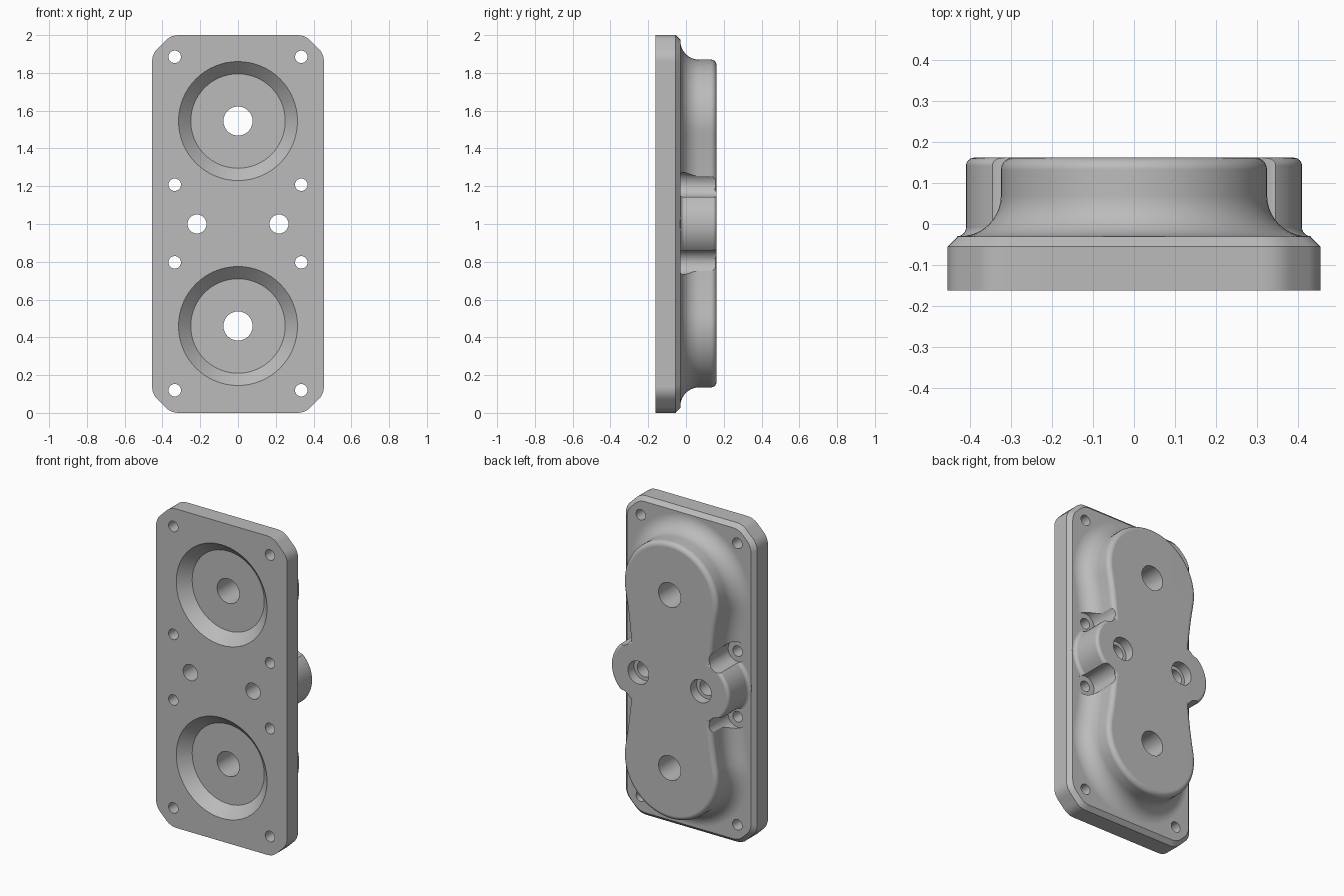
import bpy, bmesh, math
from math import sin, cos, pi, radians

if "Cube" in bpy.data.objects:
    bpy.data.objects.remove(bpy.data.objects["Cube"])

grey = bpy.data.materials.new("satin grey")
grey.use_nodes = True
COLOUR = (0.5, 0.5, 0.5, 1)
grey.diffuse_color = COLOUR
grey.node_tree.nodes["Principled BSDF"].inputs["Base Color"].default_value = COLOUR

FRONT, EDGE, FACE, BACK = -0.162, -0.055, -0.03, 0.162
LOBES = (0.46, 1.545)


def loft(name, rings):
    """Skin a stack of (y, [(x, z), ...]) outlines into a closed solid."""
    bm = bmesh.new()
    loops = [[bm.verts.new((x, y, z)) for x, z in pts] for y, pts in rings]
    n = len(loops[0])
    for a, b in zip(loops, loops[1:]):
        for i in range(n):
            j = (i + 1) % n
            bm.faces.new((a[i], a[j], b[j], b[i]))
    bm.faces.new(loops[0])
    bm.faces.new(loops[-1])
    bmesh.ops.recalc_face_normals(bm, faces=bm.faces)
    mesh = bpy.data.meshes.new(name)
    bm.to_mesh(mesh)
    bm.free()
    mesh.materials.append(grey)
    ob = bpy.data.objects.new(name, mesh)
    bpy.context.collection.objects.link(ob)
    return ob


def circle(x, z, r, n=48):
    return [(x + r * cos(2 * pi * i / n), z + r * sin(2 * pi * i / n)) for i in range(n)]


def turned(name, x, z, profile, n=48):
    """Solid of revolution about an axis along y, from (y, radius) steps."""
    return loft(name, [(y, circle(x, z, r, n)) for y, r in profile])


def plate_outline(inset):
    """Rectangle with clipped, softly rounded corners."""
    w, h, c = 0.455 - inset, 1 - inset, 0.1 - 0.586 * inset
    corners = []
    for sx, sz in ((1, 1), (-1, 1), (-1, -1), (1, -1)):
        pair = [(sx * w, sz * (h - c)), (sx * (w - c), sz * h)]
        corners += pair if sx * sz > 0 else pair[::-1]
    pts = []
    for i, b in enumerate(corners):
        ends = []
        for q in (corners[i - 1], corners[(i + 1) % 8]):
            d = math.dist(b, q)
            ends.append([b[k] + (q[k] - b[k]) * 0.04 / d for k in (0, 1)])
        for t in (0, 0.25, 0.5, 0.75, 1):
            pts.append(tuple((1 - t) ** 2 * ends[0][k] + 2 * t * (1 - t) * b[k]
                             + t * t * ends[1][k] + k for k in (0, 1)))
    return pts


def housing_outline(offset):
    """Two round lobes joined by a shallow waist, grown by offset."""
    r, half, waist = 0.325, (LOBES[1] - LOBES[0]) / 2, 0.275
    mid = sum(LOBES) / 2
    R = (waist ** 2 + half ** 2 - r ** 2) / (2 * (r - waist))
    tilt = math.atan2(half, waist + R)
    quarter = []
    for i in range(10):
        a = tilt * i / 10
        quarter.append((waist + R - (R - offset) * cos(a), (R - offset) * sin(a)))
    for i in range(25):
        a = -tilt + (pi / 2 + tilt) * i / 24
        quarter.append(((r + offset) * cos(a), half + (r + offset) * sin(a)))
    top = quarter + [(-x, z) for x, z in quarter[-2::-1]]
    low = [(-x, -z) for x, z in top[1:-1]]
    return [(x, z + mid) for x, z in top + low]


def flared_profile(foot, crown, steps=10):
    """(y, offset) steps: concave foot fillet, straight wall, rounded crown."""
    q = [pi / 2 * i / steps for i in range(steps + 1)]
    return ([(EDGE - 0.02, foot)]
            + [(FACE + foot * (1 - cos(a)), foot * (1 - sin(a))) for a in q]
            + [(BACK - crown * (1 - sin(a)), crown * (cos(a) - 1)) for a in q])


def boolean(target, other, operation):
    m = target.modifiers.new(operation.title(), 'BOOLEAN')
    m.operation, m.object, m.solver = operation, other, 'EXACT'
    mesh = bpy.data.meshes.new_from_object(
        target.evaluated_get(bpy.context.evaluated_depsgraph_get()))
    target.modifiers.clear()
    target.data = mesh
    bpy.data.objects.remove(other)


# Base plate with chamfered back edge
body = loft("mounting_plate", [(FRONT, plate_outline(0)), (EDGE, plate_outline(0)),
                               (FACE, plate_outline(0.025))])

# Raised two-lobed housing
boolean(body, loft("housing", [(y, housing_outline(d))
                               for y, d in flared_profile(0.1, 0.03)]), 'UNION')

# Side bosses
for s in (-1, 1):
    boss = turned("boss", s * 0.217, 1.0,
                  [(y, 0.193 + d) for y, d in flared_profile(0.022, 0.02, 6)], 64)
    boolean(body, boss, 'UNION')

# Conical seats with centre bores
for z in LOBES:
    seat = [(FRONT - 0.02, 0.335), (FRONT + 0.065, 0.25), (FRONT + 0.065, 0.077), (0.3, 0.077)]
    boolean(body, turned("seat_cut", 0, z, seat, 64), 'DIFFERENCE')

for s in (-1, 1):
    # Counterbored holes through the bosses
    bore = [(-0.3, 0.05), (BACK - 0.06, 0.05), (BACK - 0.06, 0.072), (0.3, 0.072)]
    boolean(body, turned("bolt_cut", s * 0.217, 1.0, bore, 32), 'DIFFERENCE')
    # Corner screw holes
    for z in (0.12, 1.885):
        boolean(body, turned("screw_cut", s * 0.335, z, [(-0.3, 0.033), (0.3, 0.033)], 24),
                'DIFFERENCE')
    # Middle screw holes with clearance pockets
    for z in (0.797, 1.208):
        pocket = [(-0.3, 0.033), (FACE - 0.003, 0.033), (FACE - 0.003, 0.066), (0.3, 0.066)]
        boolean(body, turned("pocket_cut", s * 0.335, z, pocket, 24), 'DIFFERENCE')

# Smooth curved walls, crisp edges
bpy.ops.object.select_all(action='DESELECT')
body.select_set(True)
bpy.context.view_layer.objects.active = body
bpy.ops.object.shade_smooth_by_angle(angle=radians(30))
weighted = body.modifiers.new("Weighted normals", 'WEIGHTED_NORMAL')
weighted.keep_sharp = True
